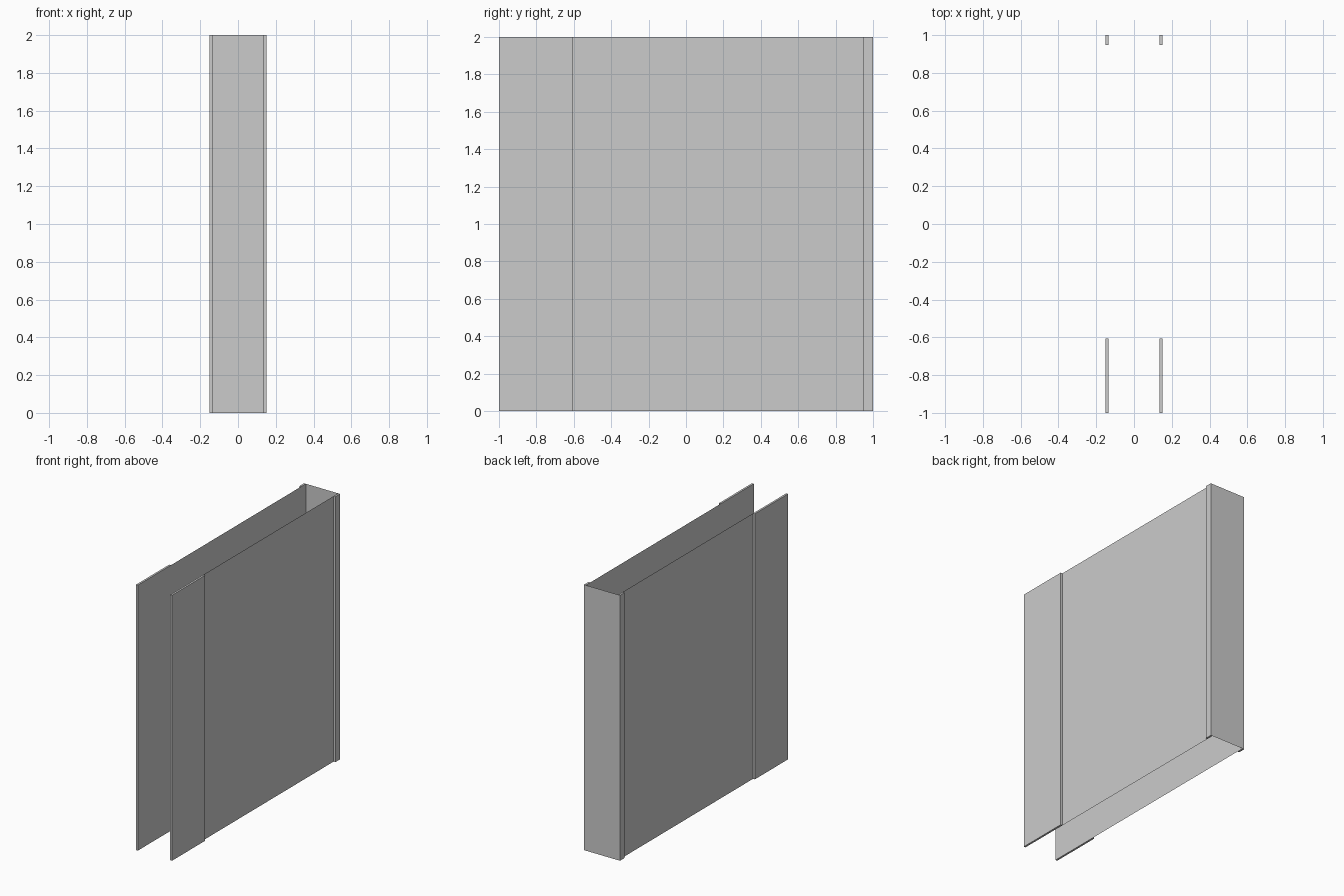
import bpy, bmesh

if "Cube" in bpy.data.objects:
    bpy.data.objects.remove(bpy.data.objects["Cube"])

HEIGHT = 2.0
OUTER, INNER = 0.15, 0.135        # outer and inner faces of the side walls
FRONT, FRONT_END = -1.0, -0.605   # front board extent in y
REAR_START, REAR = 0.947, 1.0     # rear trim extent in y


def add_object(name, bm):
    bmesh.ops.recalc_face_normals(bm, faces=bm.faces)
    mesh = bpy.data.meshes.new(name)
    bm.to_mesh(mesh)
    bm.free()
    obj = bpy.data.objects.new(name, mesh)
    bpy.context.collection.objects.link(obj)
    return obj


def board(name, x0, x1, y0, y1):
    """Full-height closed board."""
    bm = bmesh.new()
    bmesh.ops.create_cube(bm, size=1)
    bmesh.ops.scale(bm, vec=(abs(x1 - x0), y1 - y0, HEIGHT), verts=bm.verts)
    bmesh.ops.translate(bm, vec=((x0 + x1) / 2, (y0 + y1) / 2, HEIGHT / 2), verts=bm.verts)
    return add_object(name, bm)


def sheet(name, a, b):
    """Full-height sheet without thickness between two plan points."""
    bm = bmesh.new()
    corners = [(*a, 0), (*b, 0), (*b, HEIGHT), (*a, HEIGHT)]
    bm.faces.new([bm.verts.new(c) for c in corners])
    return add_object(name, bm)


# Side walls: thick front board, thin recessed panel, thick rear trim
for side, s in (("left", -1), ("right", 1)):
    board(f"{side}_front_board", s * INNER, s * OUTER, FRONT, FRONT_END)
    board(f"{side}_rear_trim", s * INNER, s * OUTER, REAR_START, REAR)
    # Point order makes each panel face outward
    ends = [(s * INNER, FRONT_END), (s * INNER, REAR_START)]
    sheet(f"{side}_side_panel", *ends[::s])

# Back panel closing the rear
sheet("back_panel", (INNER, REAR), (-INNER, REAR))
